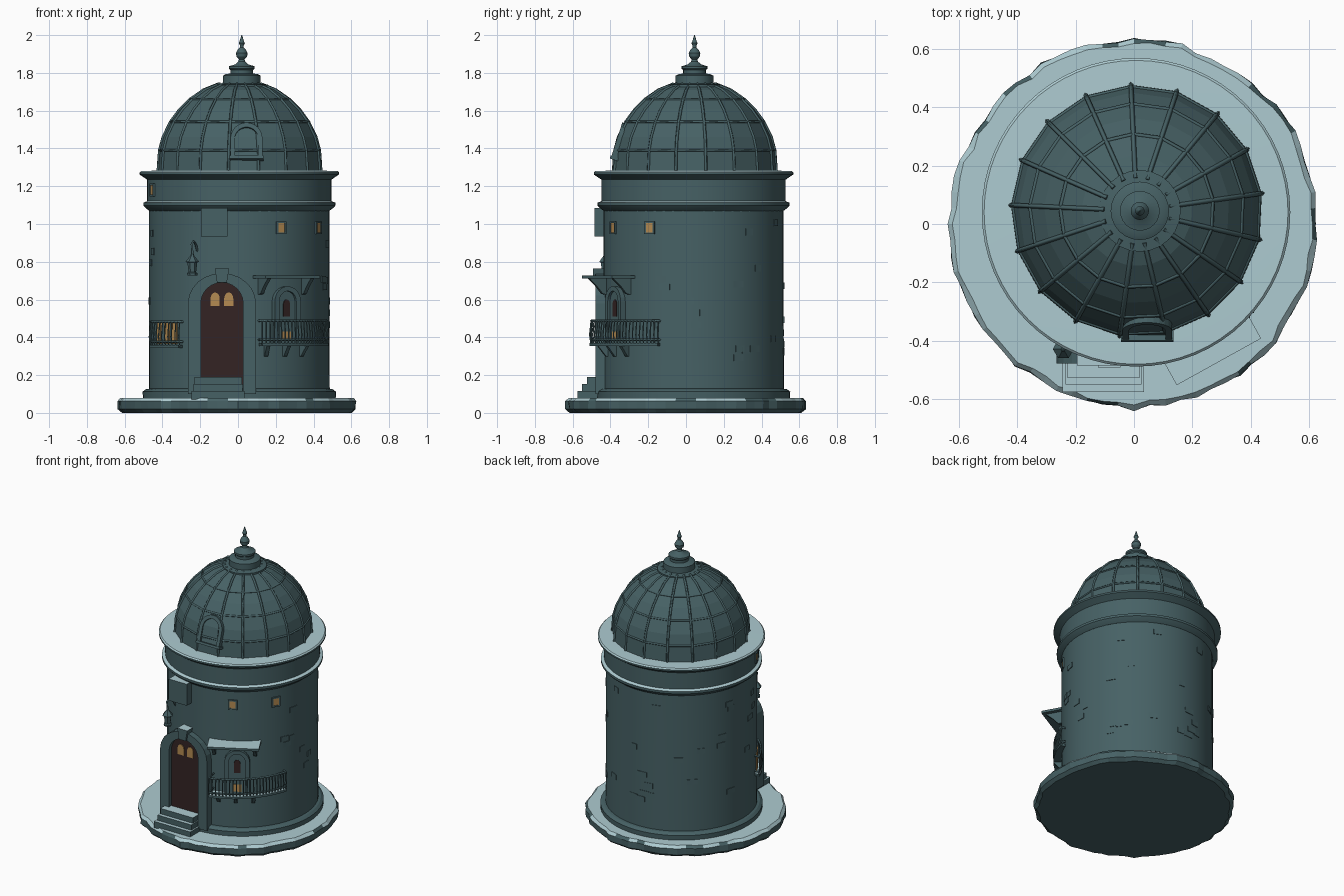
import bpy, bmesh, math, random
from mathutils import Matrix, Vector

if "Cube" in bpy.data.objects:
    bpy.data.objects.remove(bpy.data.objects["Cube"])

random.seed(4)
CX, CY, R = 0.007, 0.04, 0.477          # tower axis and wall radius


def material(name, rgb):
    m = bpy.data.materials.new(name)
    m.diffuse_color = (*rgb, 1)
    m.use_nodes = True
    m.node_tree.nodes["Principled BSDF"].inputs["Base Color"].default_value = m.diffuse_color
    return m


STONE = material("slate_stone", (0.062, 0.120, 0.130))
PALE = material("pale_ledge", (0.42, 0.60, 0.64))
BROWN = material("dark_wood", (0.034, 0.017, 0.017))
AMBER = material("amber_glass", (0.46, 0.26, 0.085))


def finish(name, bm, mat=STONE, pale=False, smooth=False):
    """Turn a bmesh into an object; upward ledges can take the pale colour."""
    bmesh.ops.recalc_face_normals(bm, faces=bm.faces)
    bm.normal_update()
    if pale:
        for f in bm.faces:
            f.material_index = int(f.normal.z > 0.6)
    me = bpy.data.meshes.new(name)
    bm.to_mesh(me)
    bm.free()
    ob = bpy.data.objects.new(name, me)
    bpy.context.collection.objects.link(ob)
    me.materials.append(mat)
    if pale:
        me.materials.append(PALE)
    if smooth:
        bpy.ops.object.select_all(action='DESELECT')
        ob.select_set(True)
        bpy.context.view_layer.objects.active = ob
        bpy.ops.object.shade_smooth_by_angle(angle=math.radians(25))
    return ob


def polar(deg, r, z):
    """Point at an angle from the front (towards +x) around the tower axis."""
    a = math.radians(deg)
    return Vector((CX + r * math.sin(a), CY - r * math.cos(a), z))


def at(deg, r=R, z=0.0):
    """Frame on the wall: x along it, -y outward, z up."""
    return Matrix.Translation(polar(deg, r, z)) @ Matrix.Rotation(math.radians(deg), 4, 'Z')


def lathe(name, profile, segs=56, c=(CX, CY), start=0.0, jitter=0.0, **kw):
    bm = bmesh.new()
    wob = [random.uniform(-jitter, jitter * 0.3) for _ in range(segs)]
    rings = []
    for r, z in profile:
        ring = []
        for i in range(segs):
            a = math.radians(start) + math.tau * i / segs
            rr = r + wob[i] + random.uniform(-jitter, jitter) * 0.3
            ring.append(bm.verts.new((c[0] + rr * math.cos(a), c[1] + rr * math.sin(a), z)))
        rings.append(ring)
    for lo, hi in zip(rings, rings[1:]):
        for i in range(segs):
            j = (i + 1) % segs
            bm.faces.new((lo[i], lo[j], hi[j], hi[i]))
    bm.faces.new(rings[0])
    bm.faces.new(rings[-1])
    return finish(name, bm, **kw)


def prism(bm, pts, y0, y1, M):
    """Extrude an xz outline along local y."""
    a = [bm.verts.new(M @ Vector((x, y0, z))) for x, z in pts]
    b = [bm.verts.new(M @ Vector((x, y1, z))) for x, z in pts]
    bm.faces.new(a)
    bm.faces.new(b)
    for i in range(len(a)):
        j = (i + 1) % len(a)
        bm.faces.new((a[i], a[j], b[j], b[i]))


def rect(x0, x1, z0, z1):
    return [(x0, z0), (x1, z0), (x1, z1), (x0, z1)]


def arch(w, z0, zs, zt, n=12):
    """Arched outline: half width, foot, spring and crown heights."""
    top = [(w * math.cos(math.pi * i / n), zs + (zt - zs) * math.sin(math.pi * i / n)) for i in range(n + 1)]
    return [(w, z0)] + top + [(-w, z0)]


def solid(name, pts, y0, y1, M, **kw):
    bm = bmesh.new()
    prism(bm, pts, y0, y1, M)
    return finish(name, bm, **kw)


def arch_frame(name, inner, outer, y0, y1, M):
    bm = bmesh.new()
    loops = [[bm.verts.new(M @ Vector((x, y, z))) for x, z in pts]
             for pts, y in ((inner, y0), (outer, y0), (outer, y1), (inner, y1))]
    for i in range(len(inner) - 1):
        for k in range(4):
            p, q = loops[k], loops[(k + 1) % 4]
            bm.faces.new((p[i], p[i + 1], q[i + 1], q[i]))
    for e in (0, -1):
        bm.faces.new([l[e] for l in loops])
    return finish(name, bm)


def rods(name, paths, size, mat=STONE, cyclic=False):
    cu = bpy.data.curves.new(name, 'CURVE')
    cu.dimensions = '3D'
    cu.bevel_depth, cu.bevel_resolution = size, 0
    cu.use_fill_caps = True
    for path in paths:
        s = cu.splines.new('POLY')
        s.points.add(len(path) - 1)
        for p, co in zip(s.points, path):
            p.co = (*co, 1)
        s.use_cyclic_u = cyclic
    cu.materials.append(mat)
    ob = bpy.data.objects.new(name, cu)
    bpy.context.collection.objects.link(ob)
    return ob


# Rough base slab, plinth, wall and cornice
lathe("base_slab", [(0.61, 0), (0.632, 0.02), (0.634, 0.062), (0.618, 0.08)], 72, (0, 0), jitter=0.014, pale=True)
lathe("plinth", [(0.51, 0.07), (0.512, 0.112), (0.495, 0.125), (0.478, 0.128)], smooth=True)
lathe("tower_wall", [(R + 0.002, 0.08), (R, 0.5), (R, 1.09)], smooth=True)
lathe("cornice", [(R, 1.07), (0.497, 1.085), (0.508, 1.097), (0.508, 1.113), (0.488, 1.121), (0.488, 1.235),
                  (0.51, 1.25), (0.528, 1.262), (0.528, 1.273), (0.52, 1.281), (0.40, 1.283)], 64, pale=True, smooth=True)
bm = bmesh.new()
for _ in range(36):                      # slightly raised wall blocks
    z, w = random.uniform(0.2, 1.0), random.uniform(0.02, 0.035)
    prism(bm, rect(-w, w, z, z + 0.035), -0.003, 0.02, at(random.uniform(60, 290)))
finish("wall_blocks", bm)

# Faceted dome with ribs
DOME = [(0.432, 1.275), (0.424, 1.39), (0.405, 1.46), (0.366, 1.54), (0.318, 1.605),
        (0.262, 1.66), (0.19, 1.71), (0.11, 1.742)]
DC, N, OFF = (0.01, 0.045), 17, 8
lathe("dome", DOME, N, DC, OFF)


def dome_point(i, r, z):
    a = math.radians(OFF) + math.tau * i / N
    return (DC[0] + r * math.cos(a), DC[1] + r * math.sin(a), z)


rods("dome_ribs", [[dome_point(i, r + 0.002, z) for r, z in DOME] for i in range(N)], 0.008)
rods("dome_hoops", [[dome_point(i, *DOME[k]) for i in range(N)] for k in (1, 3, 5)], 0.007, cyclic=True)

# Finial
lathe("finial", [(0.14, 1.725), (0.14, 1.738), (0.10, 1.745), (0.10, 1.785), (0.085, 1.793), (0.06, 1.797), (0.06, 1.815),
                 (0.068, 1.822), (0.068, 1.835), (0.035, 1.845), (0.018, 1.86), (0.015, 1.872), (0.028, 1.886),
                 (0.031, 1.905), (0.022, 1.922), (0.010, 1.935), (0.010, 1.945), (0.016, 1.957), (0.010, 1.972),
                 (0.002, 2.0)], 24, (0.02, 0.045), smooth=True)

# Arched dormer leaning with the dome
lean = Matrix.Translation((0.045, DC[1] - 0.42, 1.35)) @ Matrix.Rotation(math.radians(-18), 4, 'X')
arch_frame("dormer_frame", arch(0.062, 0, 0.10, 0.165), arch(0.085, 0, 0.10, 0.19), -0.022, 0.06, lean)
solid("dormer_panel", arch(0.064, 0, 0.10, 0.167), -0.006, 0.04, lean)
solid("dormer_sill", rect(-0.09, 0.09, -0.012, 0.004), -0.026, 0.05, lean)

# Entrance: portal, keystone, door, panes and steps
D = Matrix.Translation((-0.085, 0, 0))
arch_frame("portal", arch(0.112, 0.1, 0.58, 0.69), arch(0.18, 0.1, 0.58, 0.74), -0.478, -0.36, D)
solid("keystone", [(-0.026, 0.69), (0.026, 0.69), (0.038, 0.765), (-0.038, 0.765)], -0.492, -0.38, D, pale=True)
solid("door", arch(0.113, 0.15, 0.58, 0.691), -0.452, -0.38, D, mat=BROWN)
for s in (-1, 1):
    P = D @ Matrix.Translation((s * 0.036, 0, 0))
    solid("door_pane", arch(0.024, 0.565, 0.605, 0.637), -0.457, -0.45, P, mat=AMBER)
for z0, z1, y, w in ((0.07, 0.115, -0.575, 0.14), (0.11, 0.152, -0.55, 0.13), (0.15, 0.19, -0.525, 0.125)):
    solid("step", rect(-w, w, z0, z1), y, -0.40, Matrix.Translation((-0.105, 0, 0)), pale=True)

# Side window with awning
W = at(31)
arch_frame("window_frame", arch(0.052, 0.36, 0.59, 0.645), arch(0.08, 0.36, 0.59, 0.67), -0.022, 0.03, W)
solid("window_shutter", arch(0.053, 0.36, 0.59, 0.646), -0.007, 0.03, W)
solid("window_opening", arch(0.02, 0.51, 0.575, 0.6), -0.011, -0.006, W, mat=BROWN)
solid("window_pane", rect(-0.026, 0.026, 0.38, 0.43), -0.011, -0.006, W, mat=AMBER)
A = at(29)
bm = bmesh.new()
prism(bm, rect(-0.165, 0.165, 0.712, 0.728), -0.108, 0.04, A)
finish("awning", bm, pale=True)
Q = Matrix.Rotation(math.radians(-90), 4, 'Z')   # bracket plane points outward
bm = bmesh.new()
for x in (-0.13, 0.13):
    T = A @ Matrix.Translation((x, 0, 0)) @ Q
    prism(bm, [(-0.06, 0.62), (0.005, 0.63), (0.04, 0.67), (0.09, 0.715), (-0.06, 0.715)], -0.01, 0.01, T)
finish("awning_brackets", bm)


# Curved railings with floors
def balcony(name, a0, a1, r0, r1, z0, z1, n):
    spots = [(a0 + (a1 - a0) * i / n, r0 + (r1 - r0) * i / n) for i in range(n + 1)]
    rail = lambda z: [polar(a0, R - 0.02, z)] + [polar(a, r, z) for a, r in spots] + [polar(a1, R - 0.02, z)]
    rods(name + "_rails", [rail(z1), rail(z0 + 0.025)], 0.007)
    rods(name + "_balusters", [[polar(a, r, z0), polar(a, r + 0.008, z0 + 0.05), polar(a, r, z1)]
                               for a, r in spots], 0.004)
    bm = bmesh.new()
    quads = [[bm.verts.new(p) for p in (polar(a, R - 0.03, z0 - 0.008), polar(a, r + 0.008, z0 - 0.008),
                                        polar(a, r + 0.008, z0 + 0.008), polar(a, R - 0.03, z0 + 0.008))]
             for a, r in spots]
    for p, q in zip(quads, quads[1:]):
        for k in range(4):
            bm.faces.new((p[k], p[(k + 1) % 4], q[(k + 1) % 4], q[k]))
    bm.faces.new(quads[0])
    bm.faces.new(quads[-1])
    finish(name + "_floor", bm, pale=True)


balcony("balcony", 12.5, 68, 0.555, 0.50, 0.362, 0.487, 24)
balcony("window_guard", -69, -39, 0.502, 0.502, 0.352, 0.482, 10)
bm = bmesh.new()
for a in (17, 30, 43):
    prism(bm, [(-0.03, 0.29), (0.01, 0.30), (0.055, 0.356), (-0.03, 0.356)], -0.01, 0.01, at(a) @ Q)
finish("balcony_brackets", bm)

# Left window and small upper windows
for a in (-62, -53, -46):
    solid("left_pane", rect(-0.022, 0.022, 0.365, 0.475), -0.006, 0.02, at(a), mat=AMBER)
for a, z, r in ((27.5, 0.98, R), (61, 0.98, R), (-70, 1.18, 0.488)):
    M = at(a, r)
    solid("small_pane", rect(-0.022, 0.022, z - 0.026, z + 0.026), -0.004, 0.02, M, mat=AMBER)
    bm = bmesh.new()
    for b in (rect(-0.03, -0.02, z - 0.032, z + 0.032), rect(0.02, 0.03, z - 0.032, z + 0.032),
              rect(-0.03, 0.03, z + 0.024, z + 0.034), rect(-0.03, 0.03, z - 0.034, z - 0.024)):
        prism(bm, b, -0.008, 0.02, M)
    finish("small_window_frame", bm)

# Stone box under the cornice
solid("wall_box", rect(-0.195, -0.055, 0.935, 1.085), -0.485, -0.38, Matrix.Identity(4), pale=True)

# Hanging lantern
L = polar(-28, 0.53, 0)
rods("lantern_arm", [[polar(-28, r, z) for r, z in ((0.46, 0.83), (0.49, 0.89), (0.515, 0.91), (0.535, 0.895), (0.53, 0.82))]],
     0.007)
lathe("lantern", [(0.026, 0.728), (0.028, 0.74), (0.02, 0.745), (0.026, 0.795), (0.036, 0.80), (0.012, 0.83), (0.006, 0.845)],
      6, (L.x, L.y))
